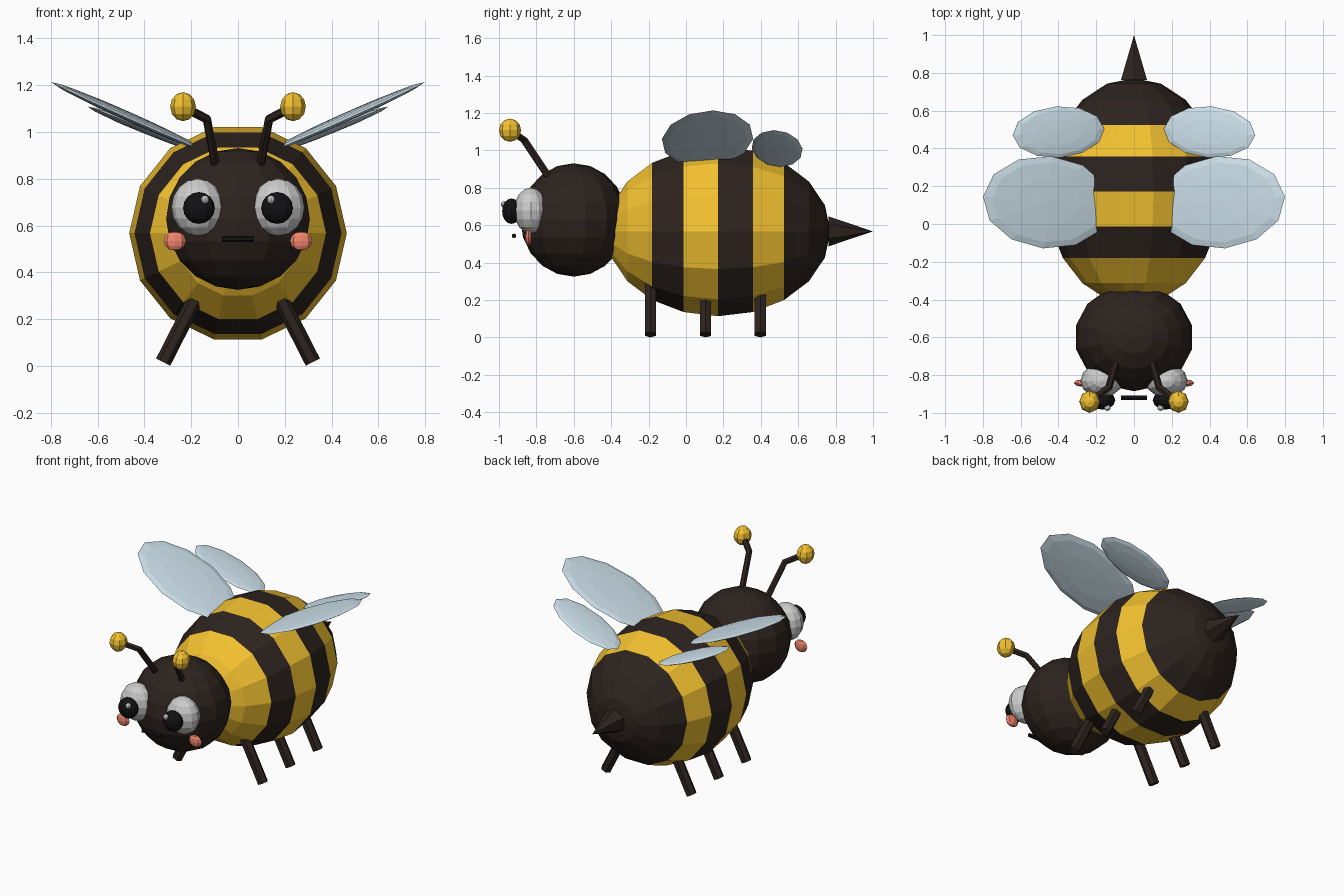
import bpy, bmesh
from math import sin, cos, pi, radians
from mathutils import Vector, Euler

if "Cube" in bpy.data.objects:
    bpy.data.objects.remove(bpy.data.objects["Cube"])


def material(name, rgb):
    m = bpy.data.materials.new(name)
    m.diffuse_color = (*rgb, 1)
    m.use_nodes = True
    m.node_tree.nodes["Principled BSDF"].inputs["Base Color"].default_value = m.diffuse_color
    return m


YELLOW = material("yellow", (0.90, 0.54, 0.03))
DARK = material("dark_brown", (0.026, 0.017, 0.013))
WHITE = material("eye_white", (0.88, 0.88, 0.88))
BLACK = material("pupil_black", (0.006, 0.006, 0.007))
PINK = material("cheek_pink", (0.87, 0.23, 0.15))
WING = material("wing_blue", (0.62, 0.76, 0.84))


def finish(bm, name, mats):
    bmesh.ops.recalc_face_normals(bm, faces=bm.faces)
    me = bpy.data.meshes.new(name)
    bm.to_mesh(me)
    bm.free()
    for m in mats:
        me.materials.append(m)
    ob = bpy.data.objects.new(name, me)
    bpy.context.collection.objects.link(ob)
    return ob


def ball(name, loc, semi, segs, rings, mats, rot=(0, 0, 0), along_y=False, bands=None):
    """Faceted ellipsoid; bands gives a material index per ring."""
    bm = bmesh.new()
    turn = Euler(rot).to_matrix()

    def vert(t, a):
        p = (sin(t) * sin(a), sin(t) * cos(a), -cos(t))
        if along_y:
            p = (p[1], p[2], p[0])
        return bm.verts.new(turn @ Vector(c * s for c, s in zip(p, semi)) + Vector(loc))

    rows = [[vert(0, 0)] * segs]
    for i in range(1, rings):
        rows.append([vert(pi * i / rings, 2 * pi * j / segs) for j in range(segs)])
    rows.append([vert(pi, 0)] * segs)
    for i in range(rings):
        for j in range(segs):
            k = (j + 1) % segs
            quad = [rows[i][j], rows[i][k], rows[i + 1][k], rows[i + 1][j]]
            f = bm.faces.new(list(dict.fromkeys(quad)))
            f.material_index = bands[i] if bands else 0
    return finish(bm, name, mats)


def rod(name, p, q, r1, r2, sides, mat):
    """Straight rod or cone from p to q."""
    p, q = Vector(p), Vector(q)
    bm = bmesh.new()
    bmesh.ops.create_cone(bm, cap_ends=True, segments=sides, radius1=r1, radius2=r2,
                          depth=(q - p).length)
    m = (q - p).to_track_quat('Z', 'Y').to_matrix().to_4x4()
    m.translation = (p + q) / 2
    bm.transform(m)
    bmesh.ops.remove_doubles(bm, verts=bm.verts, dist=1e-5)
    return finish(bm, name, [mat])


def tube(name, pts, r, mat):
    """Bent tube along a polyline."""
    cu = bpy.data.curves.new(name, 'CURVE')
    cu.dimensions = '3D'
    cu.bevel_depth = r
    cu.bevel_resolution = 1
    cu.use_fill_caps = True
    sp = cu.splines.new('POLY')
    sp.points.add(len(pts) - 1)
    for pt, co in zip(sp.points, pts):
        pt.co = (*co, 1)
    sp.use_smooth = False
    cu.materials.append(mat)
    ob = bpy.data.objects.new(name, cu)
    bpy.context.collection.objects.link(ob)
    bpy.ops.object.select_all(action='DESELECT')
    ob.select_set(True)
    bpy.context.view_layer.objects.active = ob
    bpy.ops.object.convert(target='MESH')


# Striped body, head, sting and mouth
ball("body", (0, 0.172, 0.567), (0.465, 0.60, 0.465), 14, 10, [YELLOW, DARK],
     along_y=True, bands=[0, 0, 0, 1, 0, 1, 0, 1, 1, 1])
ball("head", (0, -0.60, 0.628), (0.315, 0.285, 0.303), 14, 10, [DARK])
rod("sting", (0, 0.762, 0.567), (0, 1.0, 0.567), 0.08, 0, 6, DARK)
rod("mouth", (-0.068, -0.92, 0.543), (0.068, -0.92, 0.543), 0.013, 0.013, 6, BLACK)

for s, side in ((-1, "right"), (1, "left")):
    # Face
    ball(f"{side}_eye", (s * 0.172, -0.83, 0.678), (0.112, 0.09, 0.123), 12, 8, [WHITE])
    ball(f"{side}_pupil", (s * 0.167, -0.933, 0.675), (0.068, 0.05, 0.068), 12, 8, [BLACK])
    ball(f"{side}_eye_glint", (s * 0.141, -0.972, 0.711), (0.018, 0.018, 0.018), 8, 6, [WHITE])
    ball(f"{side}_cheek", (s * 0.27, -0.842, 0.534), (0.048, 0.02, 0.041), 8, 6, [PINK])

    # Antenna
    tube(f"{side}_antenna", [(s * 0.09, -0.715, 0.83), (s * 0.133, -0.865, 1.055),
                             (s * 0.235, -0.943, 1.108)], 0.02, DARK)
    ball(f"{side}_antenna_tip", (s * 0.235, -0.941, 1.108), (0.055, 0.059, 0.062), 8, 6, [YELLOW])

    # Wings
    ball(f"{side}_front_wing", (s * 0.46, 0.115, 1.062), (0.373, 0.245, 0.018), 12, 6, [WING],
         rot=(0, -s * radians(24), s * radians(5)))
    ball(f"{side}_back_wing", (s * 0.40, 0.487, 1.01), (0.262, 0.136, 0.016), 12, 6, [WING],
         rot=(0, -s * radians(22), -s * radians(4)))

    # Legs
    for y, place in ((-0.19, "front"), (0.105, "middle"), (0.397, "back")):
        rod(f"{side}_{place}_leg", (s * 0.32, y, 0.016), (s * 0.165, y, 0.32),
            0.034, 0.034, 6, DARK)
